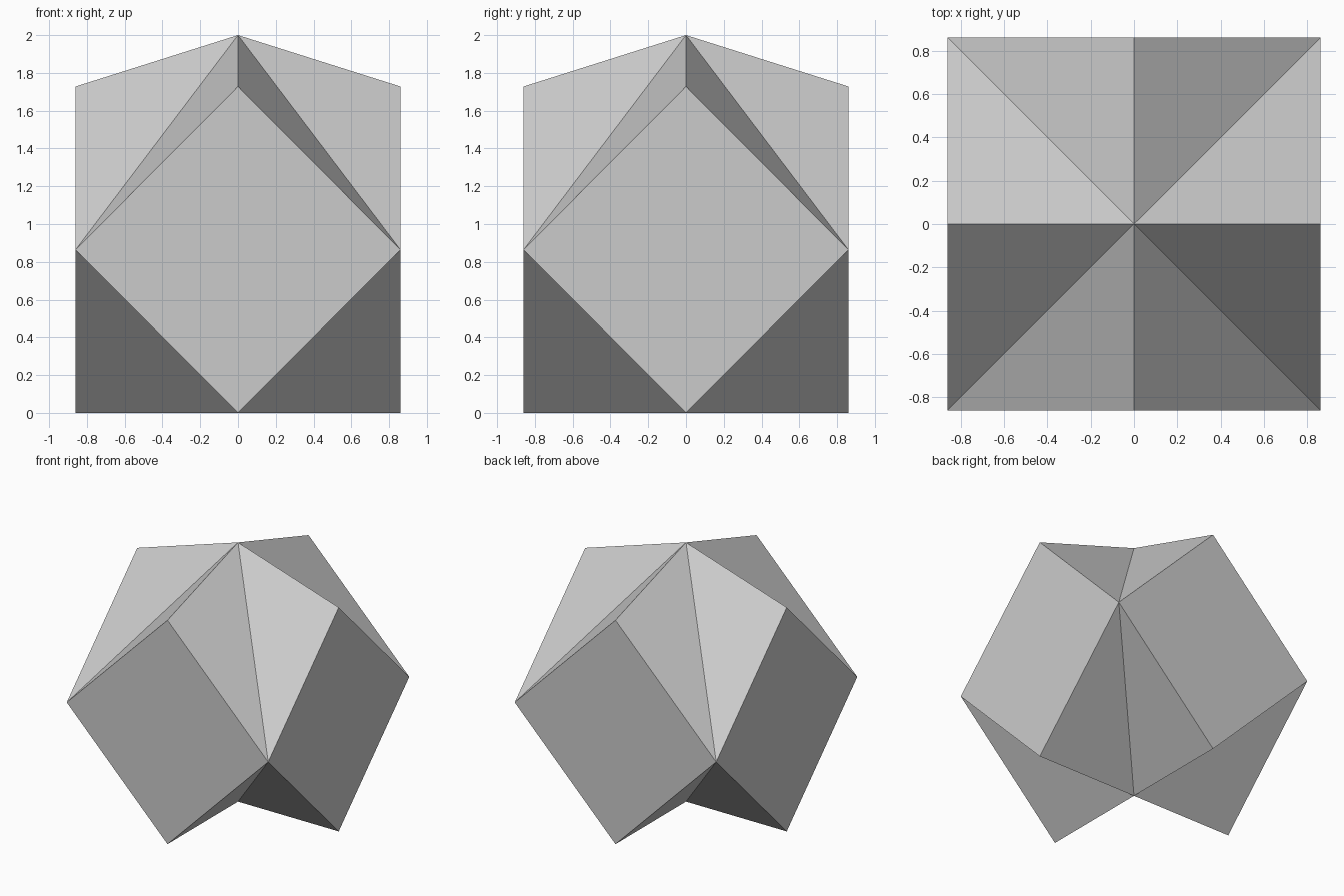
import bpy
import bmesh
from mathutils import Matrix, Vector

cube = bpy.data.objects.get("Cube")
if cube:
    bpy.data.objects.remove(cube, do_unlink=True)

HALF = 0.86        # half width
MIDDLE = 0.864     # height of the corners
DIAMOND_TOP = 1.728
PEAK = 2.0

# Plain grey material
grey = bpy.data.materials.new("light_grey")
grey.use_nodes = True
colour = (0.6, 0.6, 0.6, 1)
grey.diffuse_color = colour
grey.node_tree.nodes["Principled BSDF"].inputs["Base Color"].default_value = colour

# One side: diamond wall, two roof slopes, two underside grooves
bm = bmesh.new()
for turn in range(4):
    spin = Matrix.Rotation(turn * 1.5707963, 3, "Z")

    def point(x, y, z):
        return bm.verts.new(spin @ Vector((x, y, z)))

    peak, base = point(0, 0, PEAK), point(0, 0, 0)
    upper, lower = point(0, -HALF, DIAMOND_TOP), point(0, -HALF, 0)
    left, right = point(-HALF, -HALF, MIDDLE), point(HALF, -HALF, MIDDLE)
    bm.faces.new((lower, right, upper, left))
    bm.faces.new((upper, right, peak))
    bm.faces.new((left, upper, peak))
    bm.faces.new((lower, base, right))
    bm.faces.new((left, base, lower))

# Join the four sides into one closed solid
bmesh.ops.remove_doubles(bm, verts=bm.verts, dist=0.001)
bmesh.ops.recalc_face_normals(bm, faces=bm.faces)

mesh = bpy.data.meshes.new("faceted_solid")
bm.to_mesh(mesh)
bm.free()
mesh.materials.append(grey)
solid = bpy.data.objects.new("faceted_solid", mesh)
bpy.context.collection.objects.link(solid)
